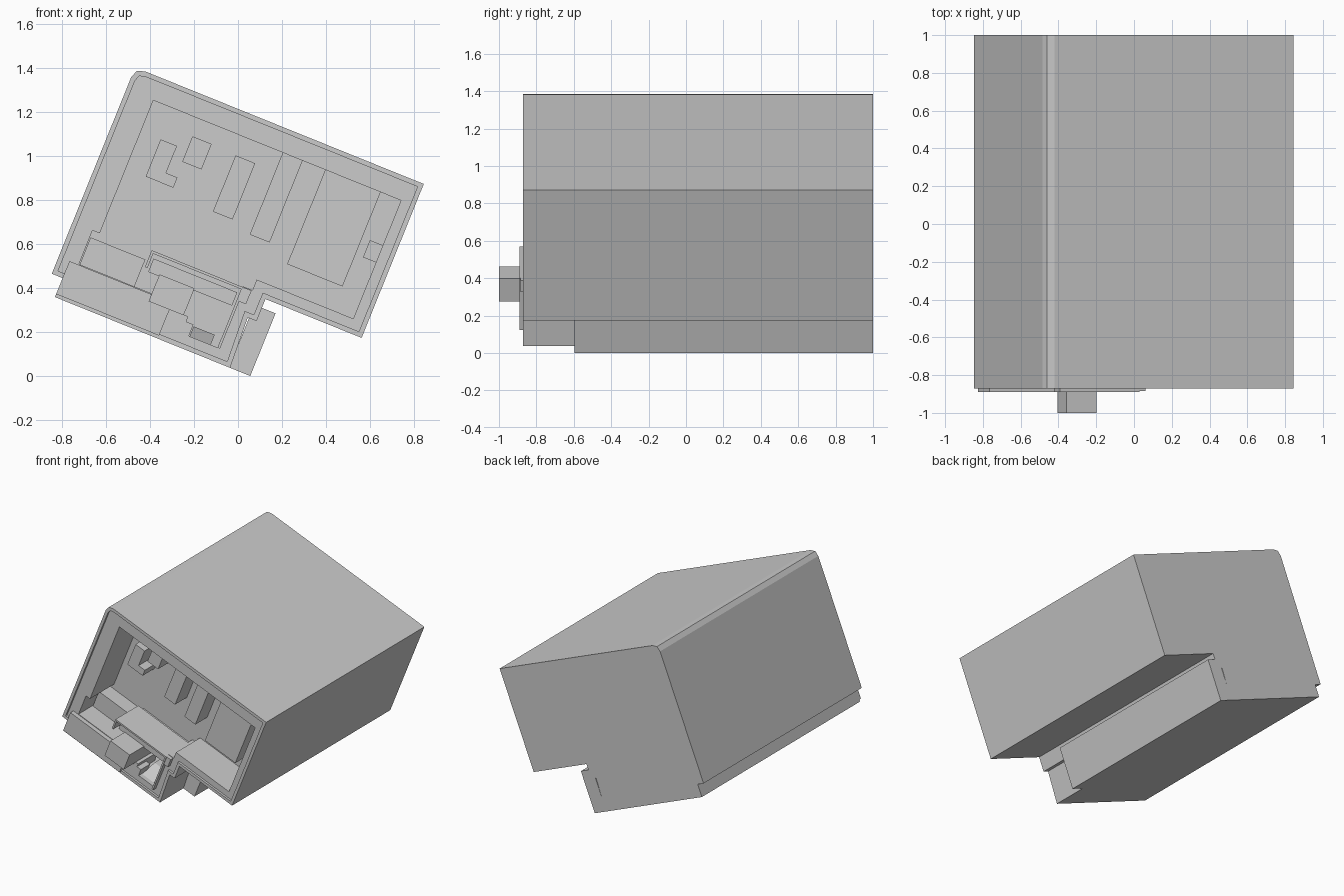
import bpy, bmesh, math

if "Cube" in bpy.data.objects:
    bpy.data.objects.remove(bpy.data.objects["Cube"])

TILT = math.radians(22)
C, S = math.cos(TILT), math.sin(TILT)


def prism(name, pts, y0, y1):
    """Extrude a profile given in the tilted (u, v) frame from y0 to y1."""
    bm = bmesh.new()
    verts = [bm.verts.new((u * C + v * S, y0, v * C - u * S)) for u, v in pts]
    face = bm.faces.new(verts)
    out = bmesh.ops.extrude_face_region(bm, geom=[face])
    moved = [g for g in out["geom"] if isinstance(g, bmesh.types.BMVert)]
    bmesh.ops.translate(bm, verts=moved, vec=(0, y1 - y0, 0))
    bmesh.ops.recalc_face_normals(bm, faces=bm.faces[:])
    mesh = bpy.data.meshes.new(name)
    bm.to_mesh(mesh)
    bm.free()
    obj = bpy.data.objects.new(name, mesh)
    bpy.context.collection.objects.link(obj)
    return obj


def box(name, u0, u1, v0, v1, y0, y1):
    return prism(name, [(u0, v0), (u1, v0), (u1, v1), (u0, v1)], y0, y1)


def cut(target, cutter):
    mod = target.modifiers.new("cut", "BOOLEAN")
    mod.operation, mod.solver, mod.object = "DIFFERENCE", "EXACT", cutter
    bpy.context.view_layer.objects.active = target
    bpy.ops.object.modifier_apply(modifier=mod.name)
    bpy.data.objects.remove(cutter, do_unlink=True)


FRONT, FRAME, BACK = -0.872, -0.855, -0.57

# tilted housing
housing = prism("housing", [
    (-.958, .113), (-.958, 1.075), (-.945, 1.112), (-.908, 1.124),
    (.456, 1.124), (.456, .37), (-.015, .37), (-.015, .262),
    (-.058, .262), (-.047, .02), (-.905, .02), (-.905, .113)], FRONT, 1)

# shallow step inside the outer rim
cut(housing, prism("rim_cutter", [
    (-.936, .135), (-.936, 1.068), (-.926, 1.094), (-.9, 1.102),
    (.434, 1.102), (.434, .392), (-.037, .392), (-.037, .284),
    (-.082, .284), (-.07, .042), (-.883, .042), (-.883, .135)], -1.1, FRAME))

# deep front opening: main window, left ledge and lower bay
cut(housing, prism("window_cutter", [
    (-.825, 1.016), (.388, 1.016), (.388, .437), (-.085, .437),
    (-.085, .385), (-.132, .385), (-.132, .084), (-.4, .084),
    (-.4, .2), (-.86, .2), (-.86, .365), (-.825, .365)], -1.1, BACK))

# rail under the housing
box("bottom_rail", -.052, .052, .02, .327, -.595, 1)

# raised blocks inside the main window
prism("angled_block", [(-.728, .864), (-.648, .864), (-.648, .732),
                       (-.592, .732), (-.592, .682), (-.728, .682)], -.71, BACK + .01)
for name, u0, u1, v0, v1 in (
        ("short_block", -.599, -.505, .807, .931),
        ("middle_block", -.385, -.289, .649, .924),
        ("tall_block", -.191, -.094, .615, 1.017),
        ("wide_block", .017, .288, .554, 1.017),
        ("side_block", .325, .39, .712, .796)):
    box(name, u0, u1, v0, v1, -.71, BACK + .01)

# lower left console
box("console_panel", -.905, -.401, .035, .196, -.89, -.8)
box("console_block", -.856, -.588, .2, .332, -.69, BACK + .01)

# lower bay: thin trim, slab, protruding box, floor pieces
prism("bay_trim", [(-.577, .3), (-.577, .382), (-.122, .382), (-.122, .084),
                   (-.134, .084), (-.134, .37), (-.565, .37), (-.565, .3)], -.89, -.62)
box("bay_slab", -.555, -.145, .285, .35, -.83, BACK + .01)
box("protruding_box", -.503, -.332, .162, .294, -1, -.62)
box("bay_support", -.401, -.31, .084, .165, -.86, -.62)
box("bay_post", -.31, -.275, .084, .14, -.86, -.75)
box("latch", -.128, -.088, .315, .382, -.885, -.62)

# sloped wedge on the bay floor
wedge = box("bay_wedge", -.271, -.168, .084, .133, -.82, -.62)
for v in wedge.data.vertices:
    if v.co.y < -.8 and v.co.x * S + v.co.z * C > .12:
        v.co.y += .12
